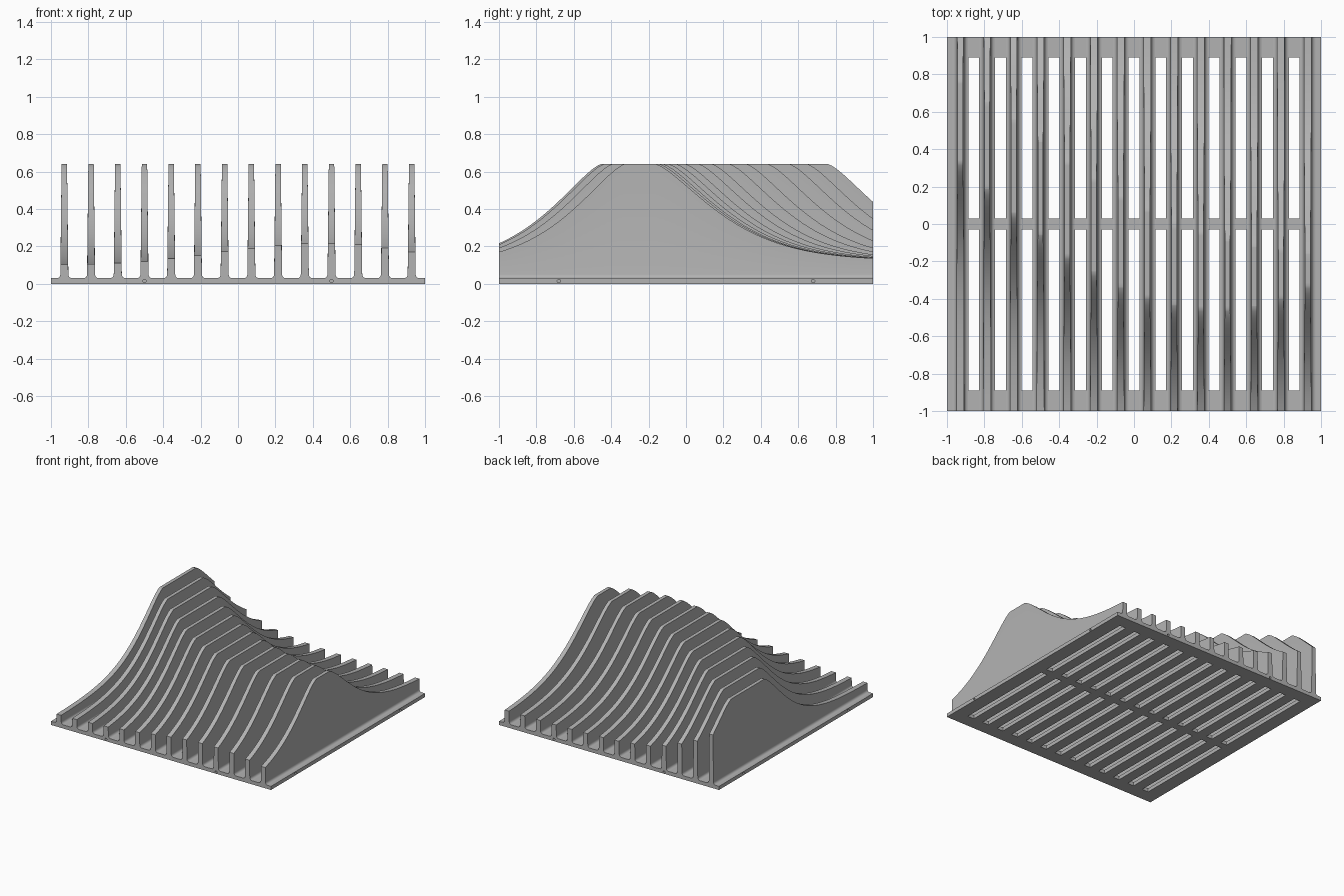
import bpy, bmesh, math
from mathutils import Matrix, Vector

cube = bpy.data.objects.get("Cube")
if cube:
    bpy.data.objects.remove(cube)

grey = bpy.data.materials.new("plain_grey")
grey.use_nodes = True
grey.diffuse_color = (0.45, 0.45, 0.45, 1)
grey.node_tree.nodes["Principled BSDF"].inputs["Base Color"].default_value = (0.45, 0.45, 0.45, 1)

COUNT = 14
PITCH = 2 / COUNT
BASE_TOP = 0.03
CREST = 0.64

# Where each fin's flat crest starts and ends, from -x to +x
CREST_FRONT = [.33, .19, .06, -.055, -.17, -.255, -.335, -.39, -.43, -.45, -.455, -.44, -.395, -.33]
CREST_BACK = [.76, .65, .555, .44, .325, .235, .14, .07, 0, -.05, -.09, -.12, -.14, -.16]


def make_object(name, bm):
    bmesh.ops.recalc_face_normals(bm, faces=bm.faces)
    mesh = bpy.data.meshes.new(name)
    bm.to_mesh(mesh)
    bm.free()
    mesh.materials.append(grey)
    obj = bpy.data.objects.new(name, mesh)
    bpy.context.collection.objects.link(obj)
    return obj


def add_box(bm, center, size):
    matrix = Matrix.Translation(center) @ Matrix.Diagonal((*size, 1))
    bmesh.ops.create_cube(bm, size=1, matrix=matrix)


def fall(d, floor):
    """Bell-shaped drop from the crest at distance d."""
    return floor + (CREST - floor) * math.exp(-3.52 * d ** 1.37)


def fin_height(y, front, back, stretch):
    if y < front:
        return fall(front - y, 0.10)
    if y > back:
        return fall((y - back) / stretch, 0.125)
    return CREST


def fin_section(height):
    """Half outline of a fin: filleted foot, then a tapering wall."""
    r = 0.02
    points = [(0.0415, BASE_TOP - 0.004)]
    for k in range(5):
        a = math.pi / 2 * k / 4
        points.append((0.0415 - r * math.sin(a), BASE_TOP + r - r * math.cos(a)))
    points.append((0.0215 - 0.011 * height, height))
    return points


def make_fin(i):
    x = -1 + PITCH * (i + 0.5)
    front, back = CREST_FRONT[i], CREST_BACK[i]
    stretch = 1 + 0.1 * (i / (COUNT - 1)) ** 2
    stations = sorted({-1 + k / 32 for k in range(65)} | {front, back})
    bm = bmesh.new()
    rings = []
    for y in stations:
        half = fin_section(fin_height(y, front, back, stretch))
        outline = half + [(-px, pz) for px, pz in reversed(half)]
        rings.append([bm.verts.new((x + px, y, pz)) for px, pz in outline])
    n = len(rings[0])
    for a, b in zip(rings, rings[1:]):
        for j in range(n):
            k = (j + 1) % n
            bm.faces.new((a[j], a[k], b[k], b[j]))
    bm.faces.new(rings[0])
    bm.faces.new(rings[-1])
    return make_object(f"fin_{i + 1}", bm)


# Base plate
bm = bmesh.new()
add_box(bm, (0, 0, BASE_TOP / 2), (2, 2, BASE_TOP))
base = make_object("base_plate", bm)

# Cutter: two rows of drain slots and small round holes in the edges
bm = bmesh.new()
for i in range(COUNT - 1):
    for side in (-1, 1):
        add_box(bm, (-1 + PITCH * (i + 1), side * 0.46, 0), (0.058, 0.86, 0.2))
for axis, offset in (("X", 0.5), ("Y", 0.68)):
    for end in (-1, 1):
        for side in (-1, 1):
            place = Vector((side * offset, end, 0.015) if axis == "X" else (end, side * offset, 0.015))
            turn = Matrix.Rotation(math.pi / 2, 4, axis)
            bmesh.ops.create_cone(bm, cap_ends=True, segments=16, radius1=0.009, radius2=0.009,
                                  depth=0.08, matrix=Matrix.Translation(place) @ turn)
cutter = make_object("slot_cutter", bm)
cutter.hide_render = True

cut = base.modifiers.new("slots", "BOOLEAN")
cut.operation = "DIFFERENCE"
cut.solver = "EXACT"
cut.object = cutter
bpy.ops.object.select_all(action="DESELECT")
bpy.context.view_layer.objects.active = base
base.select_set(True)
bpy.ops.object.modifier_apply(modifier=cut.name)
bpy.data.objects.remove(cutter)

# Row of fins
fins = [make_fin(i) for i in range(COUNT)]
for fin in fins:
    fin.select_set(True)
bpy.ops.object.shade_smooth_by_angle(angle=math.radians(30))
